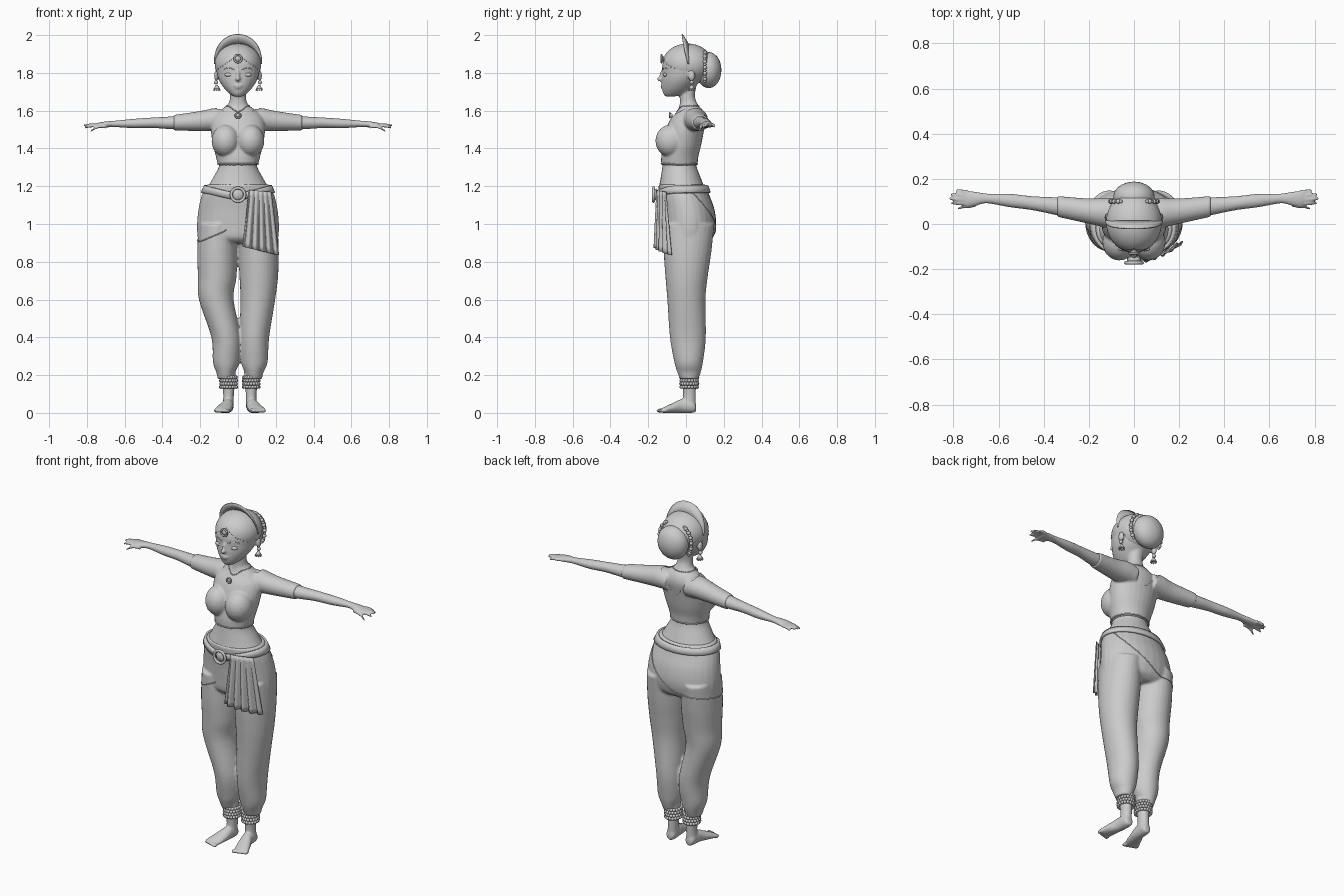
import bpy, bmesh
from math import sin, cos, pi, radians
from mathutils import Matrix, Vector
from mathutils.bvhtree import BVHTree

if "Cube" in bpy.data.objects:
    bpy.data.objects.remove(bpy.data.objects["Cube"])

clay = bpy.data.materials.new("plain grey")
clay.use_nodes = True
clay.diffuse_color = (0.6, 0.6, 0.6, 1)
clay.node_tree.nodes["Principled BSDF"].inputs["Base Color"].default_value = clay.diffuse_color


def smooth_path(points, steps=5):
    """Catmull-Rom interpolation through tuples of any length."""
    out = []
    last = len(points) - 1
    for i in range(last):
        quad = [points[max(i - 1, 0)], points[i], points[i + 1], points[min(i + 2, last)]]
        for k in range(steps):
            t = k / steps
            out.append(tuple(b + t * ((c - a) + t * ((2*a - 5*b + 4*c - d) + t * (3*b - a - 3*c + d))) / 2
                             for a, b, c, d in zip(*quad)))
    return out + [points[-1]]


def loft(bm, rings, axis="z", side=1, grow=0.0, sides=28):
    """Closed tube through rings (x, y, z, radius, radius)."""
    loops = []
    for x, y, z, ra, rb in smooth_path(rings):
        loop = []
        for k in range(sides):
            a = 2 * pi * k / sides
            p, q = (ra + grow) * cos(a), (rb + grow) * sin(a)
            off = {"x": (0, p, q), "y": (p, 0, q), "z": (p, q, 0)}[axis]
            loop.append(bm.verts.new(((x + off[0]) * side, y + off[1], z + off[2])))
        loops.append(loop)
    for lo, hi in zip(loops, loops[1:]):
        for k in range(sides):
            j = (k + 1) % sides
            bm.faces.new((lo[k], lo[j], hi[j], hi[k]))
    bm.faces.new(loops[0])
    bm.faces.new(loops[-1])


def profile(rows):
    """Rows of height, half width, front, back become rings."""
    return [(0, (f + b) / 2, z, w, (b - f) / 2) for z, w, f, b in rows]


def ball(bm, loc, size, detail=2):
    size = (size,) * 3 if isinstance(size, float) else size
    bmesh.ops.create_icosphere(bm, subdivisions=detail, radius=1,
                               matrix=Matrix.Translation(loc) @ Matrix.Diagonal((*size, 1)))


def finish(name, bm, voxel=0, cut=None, thick=0):
    """Make the object, fuse its volumes, then trim faces by a rule."""
    bmesh.ops.recalc_face_normals(bm, faces=bm.faces)
    mesh = bpy.data.meshes.new(name)
    bm.to_mesh(mesh)
    bm.free()
    obj = bpy.data.objects.new(name, mesh)
    bpy.context.scene.collection.objects.link(obj)
    if voxel:
        remesh = obj.modifiers.new("fuse", "REMESH")
        remesh.mode, remesh.voxel_size = "VOXEL", voxel
        soften = obj.modifiers.new("soften", "SMOOTH")
        soften.factor, soften.iterations = 0.5, 4
        graph = bpy.context.evaluated_depsgraph_get()
        baked = bpy.data.meshes.new_from_object(obj.evaluated_get(graph))
        obj.modifiers.clear()
        obj.data = mesh = baked
    if cut:
        bm = bmesh.new()
        bm.from_mesh(mesh)
        doomed = [f for f in bm.faces if cut(*f.calc_center_median())]
        bmesh.ops.delete(bm, geom=doomed, context="FACES")
        bm.to_mesh(mesh)
        bm.free()
    if thick:
        obj.modifiers.new("thickness", "SOLIDIFY").thickness = thick
        obj.modifiers["thickness"].offset = 0
    mesh.materials.clear()
    mesh.materials.append(clay)
    mesh.shade_smooth()
    return obj


def wire(name, points, radius, closed=False):
    curve = bpy.data.curves.new(name, "CURVE")
    curve.dimensions, curve.bevel_depth, curve.bevel_resolution = "3D", radius, 2
    line = curve.splines.new("POLY")
    line.points.add(len(points) - 1)
    for p, co in zip(line.points, points):
        p.co = (*co, 1)
    line.use_cyclic_u = closed
    curve.materials.append(clay)
    bpy.context.scene.collection.objects.link(bpy.data.objects.new(name, curve))


def circle(centre, radius, count=32):
    x, y, z = centre
    return [(x + radius * cos(2 * pi * k / count), y, z + radius * sin(2 * pi * k / count)) for k in range(count)]


def tree(obj):
    bpy.context.view_layer.update()
    return BVHTree.FromObject(obj, bpy.context.evaluated_depsgraph_get())


def wrap(surface, angle, z, lift):
    """Point on a surface seen from the body axis at an angle in degrees."""
    d = Vector((cos(radians(angle)), sin(radians(angle)), 0))
    hit = surface.ray_cast(Vector((0, 0.01, z)) + d, -d)[0]
    return hit + d * lift


# Shared body profiles
torso = profile([(1.19, .165, -.145, .1), (1.24, .135, -.135, .08), (1.31, .1, -.125, .055),
                 (1.36, .112, -.125, .06), (1.42, .127, -.115, .075), (1.5, .138, -.1, .09),
                 (1.56, .13, -.075, .1), (1.6, .095, -.045, .09), (1.635, .052, -.033, .062),
                 (1.68, .042, -.033, .047), (1.75, .045, -.03, .06)])
arm = [(.06, .05, 1.55, .06, .052), (.12, .05, 1.553, .06, .055), (.2, .057, 1.545, .05, .047),
       (.34, .078, 1.536, .04, .035), (.45, .092, 1.536, .031, .028), (.55, .104, 1.532, .03, .025),
       (.65, .113, 1.53, .022, .017), (.7, .112, 1.527, .031, .016), (.745, .112, 1.522, .036, .013)]
bust = (.07, .077, .082)

# Head, neck, waist, arms and feet
skin = bmesh.new()
loft(skin, torso)
loft(skin, profile([(1.675, .022, -.108, -.06), (1.69, .046, -.12, 0), (1.72, .075, -.127, .04),
                    (1.76, .1, -.129, .08), (1.8, .112, -.126, .1), (1.85, .116, -.124, .11),
                    (1.9, .098, -.1, .1), (1.94, .05, -.05, .06)]))
ball(skin, (0, -.134, 1.768), (.014, .022, .013))
ball(skin, (0, -.126, 1.785), (.01, .015, .032))
ball(skin, (0, -.127, 1.733), (.024, .009, .006))
ball(skin, (0, -.125, 1.723), (.018, .01, .006))
for s in (1, -1):
    ball(skin, (s * .065, -.08, 1.44), bust, 3)
    loft(skin, arm, "x", s)
    for y, z, tipx, tipy, tipz in [(.14, 1.523, .79, .15, 1.515), (.124, 1.524, .812, .132, 1.52),
                                   (.107, 1.524, .82, .113, 1.522), (.091, 1.52, .812, .092, 1.51),
                                   (.085, 1.515, .78, .07, 1.492)]:
        root = .7 if y < .09 else .735
        loft(skin, [(root, y, z, .01, .01), ((root + tipx) / 2, (y + tipy) / 2, z, .009, .009),
                    (tipx, tipy, tipz, .006, .006)], "x", s, sides=10)
    ball(skin, (s * .115, .03, 1.785), (.012, .02, .03))
    foot = .01 * s
    loft(skin, [(.06 + foot, .017, .24, .04, .04), (.06 + foot, .017, .15, .033, .036),
                (.06 + foot, .018, .09, .028, .034), (.062 + foot, .016, .03, .03, .036)], "z", s)
    loft(skin, [(.062 + foot, .053, .026, .018, .02), (.063 + foot, .035, .034, .028, .034),
                (.066 + foot, -.02, .037, .032, .037), (.08 + foot, -.07, .026, .04, .026),
                (.092 + foot, -.11, .017, .044, .017), (.096 + foot, -.13, .012, .04, .011)], "y", s)
    for k in range(5):
        ball(skin, (s * (.062 + foot + .017 * k), -.138 + .005 * k, .012), (.011 - .001 * k, .02, .012))
body = finish("body_skin", skin, .006)

# Fitted blouse with a low back
blouse = bmesh.new()
loft(blouse, torso[2:9], grow=.006)
for s in (1, -1):
    ball(blouse, (s * .065, -.08, 1.44), [r + .005 for r in bust], 3)
    loft(blouse, arm[:4], "x", s, grow=.006)
blouse = finish("blouse", blouse, .006, lambda x, y, z:
                abs(x) < (z - (1.49 if y > .03 else 1.54)) * (.9 if y > .03 else 1.3))

# Loose trousers gathered at the ankles
pants = bmesh.new()
loft(pants, profile([(1.21, .165, -.147, .105), (1.15, .193, -.142, .125), (1.08, .209, -.133, .15),
                     (1, .217, -.127, .16), (.93, .213, -.12, .145), (.9, .19, -.09, .11)]))
for s in (1, -1):
    loft(pants, [(.11 + d * s, y, z, rx, ry) if z > .5 else (.075 + d * s, y, z, rx, ry)
                 for d, y, z, rx, ry in [(0, .015, 1, .1, .135), (0, .008, .85, .106, .126),
                                         (0, .003, .72, .102, .112), (-.005, .002, .6, .092, .101),
                                         (.012, .01, .4, .078, .095), (.012, .014, .27, .07, .076),
                                         (.01, .016, .215, .05, .062), (.01, .017, .18, .042, .048)]], "z", s)
pants = finish("trousers", pants, .007)
hips = tree(pants)
chest = tree(blouse)
face = tree(body)

# Waist sash, wrap edge and hem lines
sash = bmesh.new()
rows = []
for k in range(72):
    z = 1.185 - .035 * max(0, -sin(2 * pi * k / 72)) ** 3
    rows.append([sash.verts.new(wrap(hips, 5 * k, z + h, .006)) for h in (-.02, 0, .018)])
for a, b in zip(rows, rows[1:] + rows[:1]):
    for j in range(2):
        sash.faces.new((a[j], b[j], b[j + 1], a[j + 1]))
finish("waist_sash", sash, thick=.012)
edge = smooth_path([(10, 1.16), (50, 1.04), (100, .95), (150, .93), (200, .91), (245, .97)], 10)
wire("wrap_edge", [wrap(hips, a, z, 0) for a, z in edge], .003)
wire("blouse_hem", [wrap(chest, 5 * k, 1.318, 0) for k in range(72)], .004, True)

# Belt ring
wire("belt_ring", circle((0, -.172, 1.155), .036), .008, True)
knot = bmesh.new()
ball(knot, (0, -.158, 1.155), (.032, .016, .032))
finish("belt_knot", knot)

# Pleated hanging cloth on the left hip
cloth = bmesh.new()
rows = []
for i in range(49):
    u = i / 48
    row = []
    for j in range(13):
        v = j / 12
        x = (.06 - .035 * v) + u * (.115 + .075 * v)
        fold = (.002 + .009 * v) * sin(u * 5 * 2 * pi)
        row.append(cloth.verts.new((x, -.163 + 1.9 * x * x + fold, 1.18 - .01 * u - v * (.3 + .035 * u))))
    rows.append(row)
for a, b in zip(rows, rows[1:]):
    for j in range(12):
        cloth.faces.new((a[j], b[j], b[j + 1], a[j + 1]))
finish("pleated_cloth", cloth, thick=.006)

# Hair cap with an open hairline, and a bun
hair = bmesh.new()
bmesh.ops.create_uvsphere(hair, u_segments=96, v_segments=64, radius=1, matrix=Matrix.Translation(
    (0, .008, 1.845)) @ Matrix.Diagonal((.123, .134, .11, 1)))
finish("hair", hair, cut=lambda x, y, z: z < 1.74 or (y < .045 and z < 1.9 - .75 * abs(x) - .5 * max(0, y)))
bun = bmesh.new()
ball(bun, (0, .12, 1.815), (.092, .068, .096), 3)
finish("hair_bun", bun)

# Pointed tiara leaning forward
tiara = bmesh.new()
rows = []
for k in range(41):
    a = radians(-85 + 4.25 * k)
    rise = .05 * cos(a) ** 2 + .006
    rows.append([tiara.verts.new(((.12 + rise * t) * sin(a), .015 - .035 * t * cos(a),
                                  1.838 + (.11 + rise * t) * cos(a))) for t in (0, .5, 1)])
for a, b in zip(rows, rows[1:]):
    for j in range(2):
        tiara.faces.new((a[j], b[j], b[j + 1], a[j + 1]))
finish("tiara", tiara, thick=.007)

# Eyes, brows, forehead jewel and necklace
wire("forehead_ring", circle((0, -.13, 1.875), .02, 20), .005, True)
wire("pendant_ring", circle((0, -.085, 1.575), .014, 20), .004, True)
jewels = bmesh.new()
ball(jewels, (0, -.125, 1.875), (.016, .01, .016))
ball(jewels, (0, -.08, 1.575), (.012, .01, .012))
for k in range(-9, 10):
    x = k * .0115
    hit = face.ray_cast(Vector((x, -1, 1.895 - .7 * abs(x))), Vector((0, 1, 0)))[0]
    ball(jewels, hit, .004, 1)
for k in range(40):
    a = 9 * k
    ball(jewels, wrap(face, a, 1.625 - .03 * max(0, -sin(radians(a))) ** 4, 0), .004, 1)
finish("jewel_beads", jewels)
for s, label in ((1, "left"), (-1, "right")):
    eye = bmesh.new()
    hit = face.ray_cast(Vector((s * .048, -1, 1.79)), Vector((0, 1, 0)))[0]
    ball(eye, hit + Vector((0, .005, 0)), (.025, .011, .011))
    finish(label + "_eye", eye)
    brow = [Vector((s * (.02 + .007 * k), -1, 1.815 + .012 * sin(k * pi / 9))) for k in range(9)]
    wire(label + "_brow", [face.ray_cast(p, Vector((0, 1, 0)))[0] for p in brow], .002)

    # Earring, hair beads and anklets on each side
    beads = bmesh.new()
    ball(beads, (s * .116, .03, 1.75), .011)
    bmesh.ops.create_cone(beads, cap_ends=True, segments=16, radius1=.018, radius2=.005, depth=.022,
                          matrix=Matrix.Translation((s * .112, .03, 1.725)))
    for k in range(8):
        a = k * pi / 4
        ball(beads, (s * .112 + .015 * cos(a), .03 + .015 * sin(a), 1.71), .005, 1)
    for k in range(13):
        a = radians(-40 + 9 * k)
        ball(beads, (s * (.03 + .075 * cos(a)), .1, 1.82 + .1 * sin(a)), .011 if k % 2 else .008)
    finish(label + "_earring_and_hair_beads", beads)
    anklet = bmesh.new()
    for row in range(4):
        for k in range(18):
            a = (k + row % 2 / 2) * pi / 9
            ball(anklet, (s * .06 + .01 + .041 * cos(a), .017 + .044 * sin(a), .137 + .017 * row), .0095)
    finish(label + "_anklet", anklet)
